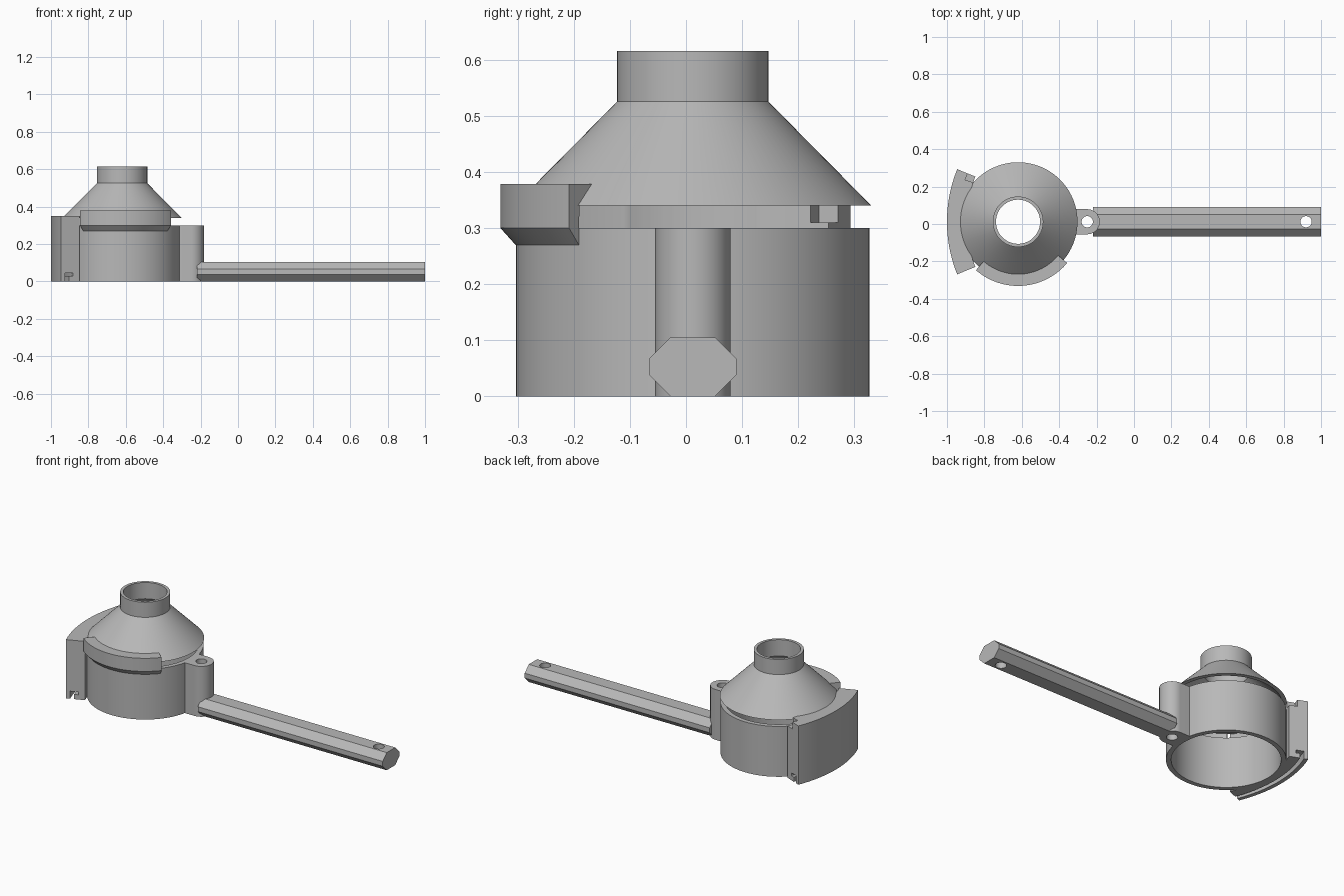
import bpy, bmesh, math

cube = bpy.data.objects.get("Cube")
if cube:
    bpy.data.objects.remove(cube, do_unlink=True)

grey = bpy.data.materials.new("plain_grey")
grey.use_nodes = True
grey.diffuse_color = (0.48, 0.48, 0.48, 1)
grey.node_tree.nodes["Principled BSDF"].inputs["Base Color"].default_value = grey.diffuse_color

CY = 0.012               # shared centre line of all parts
BOWL, HINGE = -0.62, -0.25


def finish(name, bm):
    bmesh.ops.recalc_face_normals(bm, faces=bm.faces[:])
    mesh = bpy.data.meshes.new(name)
    bm.to_mesh(mesh)
    bm.free()
    obj = bpy.data.objects.new(name, mesh)
    bpy.context.collection.objects.link(obj)
    mesh.materials.append(grey)
    return obj


def sweep(name, profile, cx, start=0, end=360, steps=96):
    """Turn a closed (radius, height) profile about a vertical axis."""
    bm = bmesh.new()
    full = end - start >= 360
    rings = []
    for i in range(steps if full else steps + 1):
        a = math.radians(start + (end - start) * i / steps)
        rings.append([bm.verts.new((cx + r * math.cos(a), CY + r * math.sin(a), z))
                      for r, z in profile])
    n = len(profile)
    pairs = list(zip(rings, rings[1:]))
    if full:
        pairs.append((rings[-1], rings[0]))
    for a, b in pairs:
        for k in range(n):
            m = (k + 1) % n
            bm.faces.new((a[k], a[m], b[m], b[k]))
    if not full:
        bm.faces.new(rings[0])
        bm.faces.new(rings[-1])
    return finish(name, bm)


def prism(name, points, offset):
    """Extrude a flat outline of 3D points."""
    bm = bmesh.new()
    face = bm.faces.new([bm.verts.new(p) for p in points])
    top = bmesh.ops.extrude_face_region(bm, geom=[face])["geom"]
    bmesh.ops.translate(bm, vec=offset, verts=[v for v in top if isinstance(v, bmesh.types.BMVert)])
    return finish(name, bm)


def disc(name, cx, r, z0, z1, steps=64):
    pts = [(cx + r * math.cos(2 * math.pi * i / steps),
            CY + r * math.sin(2 * math.pi * i / steps), z0) for i in range(steps)]
    return prism(name, pts, (0, 0, z1 - z0))


def cut(obj, cutter):
    mod = obj.modifiers.new("cut", 'BOOLEAN')
    mod.operation = 'DIFFERENCE'
    mod.solver = 'EXACT'
    mod.object = cutter
    bpy.context.view_layer.objects.active = obj
    bpy.ops.object.modifier_apply(modifier=mod.name)
    bpy.data.objects.remove(cutter, do_unlink=True)


def box_profile(r0, r1, z0, z1):
    return [(r0, z0), (r1, z0), (r1, z1), (r0, z1)]


# Open round body
body = sweep("body_ring", box_profile(0.288, 0.315, 0, 0.3), BOWL)

# Hollow cone and neck
funnel = sweep("funnel", [(0.318, 0.34), (0.135, 0.525), (0.135, 0.615), (0.118, 0.615),
                          (0.118, 0.518), (0.294, 0.34)], BOWL)

# Clip hooked over the front rim
clip = sweep("front_clip", [(0.316, 0.27), (0.343, 0.3), (0.343, 0.378), (0.28, 0.378),
                            (0.314, 0.344)], BOWL, -131, -40, 40)

# Curved side block, concentric with the hinge
block = sweep("side_block", box_profile(0.645, 0.75, 0, 0.35), HINGE, 158, 202, 40)
cut(block, disc("cavity_cutter", BOWL, 0.289, -0.1, 0.5, 96))
cut(block, sweep("groove_cutter", [(0.705, -0.02), (0.727, -0.02), (0.727, 0.045),
                                   (0.682, 0.045), (0.682, 0.028), (0.705, 0.028)],
                 HINGE, 155, 205, 44))
cut(block, sweep("notch_cutter", box_profile(0.63, 0.69, 0.31, 0.4), HINGE, 155, 161, 6))

# Hinge boss: straight sides ending in a half round
R = 0.067
arc = [math.radians(-90 + 180 * i / 32) for i in range(33)]
outline = [(-0.37, CY - R, 0)]
outline += [(HINGE + R * math.cos(a), CY + R * math.sin(a), 0) for a in arc]
outline += [(-0.37, CY + R, 0)]
boss = prism("hinge_boss", outline, (0, 0, 0.3))
cut(boss, disc("cavity_cutter", BOWL, 0.3, -0.1, 0.5, 96))
cut(boss, disc("pin_cutter", HINGE, 0.03, -0.1, 0.5))

# Eight-sided handle with a hanging hole
W, H, C = 0.078, 0.105, 0.038
half = [(W - C, 0), (W, C), (W, H - C), (W - C, H)]
section = half + [(-y, z) for y, z in reversed(half)]
handle = prism("handle", [(-0.219, CY + y, z) for y, z in section], (1.219, 0, 0))
cut(handle, disc("hole_cutter", 0.92, 0.03, -0.1, 0.3))

# Smooth the round surfaces, keep edges crisp
bpy.ops.object.select_all(action='DESELECT')
for obj in (body, funnel, clip, block, boss, handle):
    obj.select_set(True)
bpy.context.view_layer.objects.active = body
bpy.ops.object.shade_smooth_by_angle(angle=math.radians(30))
